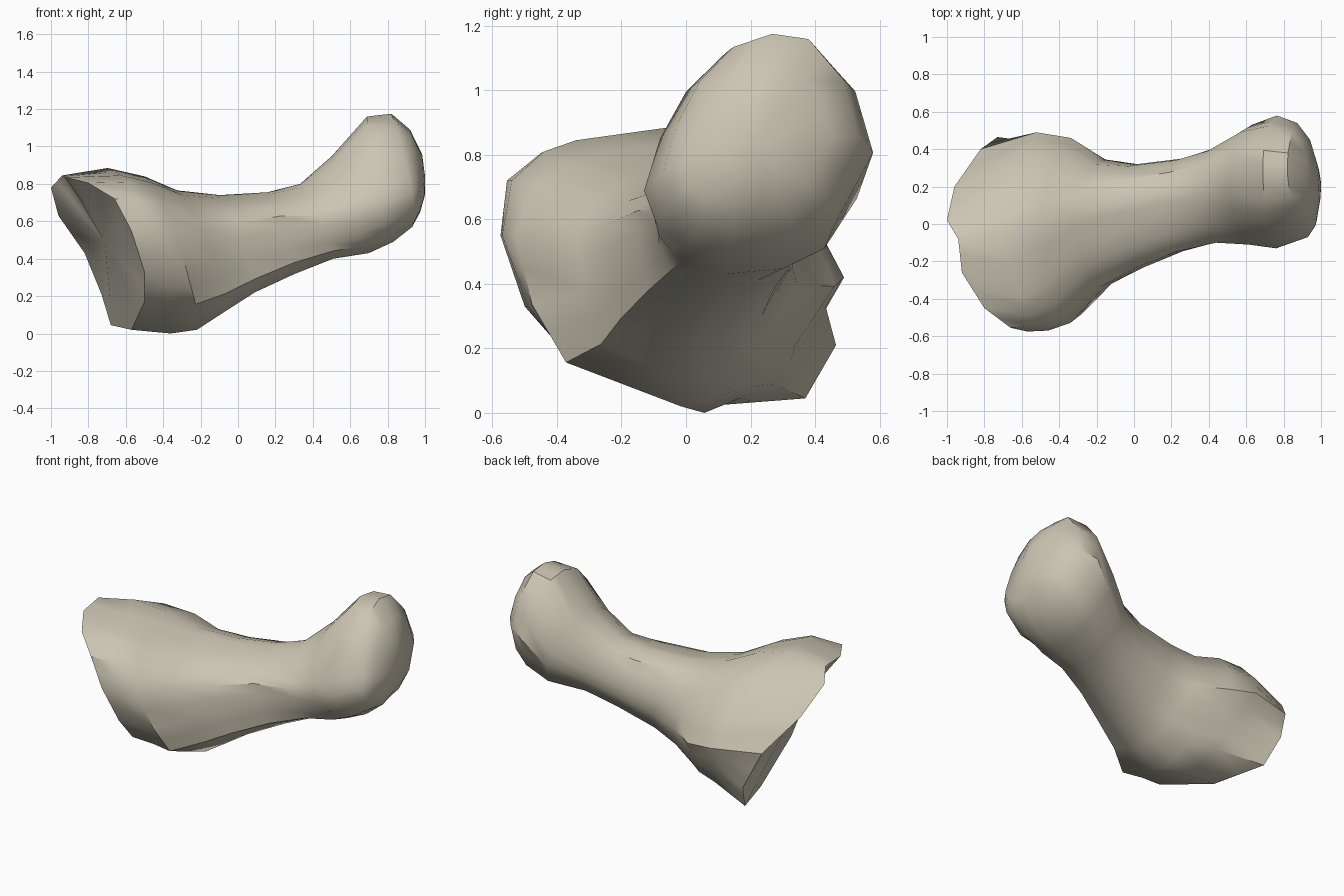
import bpy
import bmesh
from math import radians
from mathutils import Vector

default_cube = bpy.data.objects.get("Cube")
if default_cube:
    bpy.data.objects.remove(default_cube, do_unlink=True)

# Single bone colour
bone_material = bpy.data.materials.new("pale_bone")
bone_material.use_nodes = True
bone_colour = (0.6, 0.56, 0.45, 1)
bone_material.diffuse_color = bone_colour
bone_material.node_tree.nodes["Principled BSDF"].inputs["Base Color"].default_value = bone_colour

# Slanted rim of the wide joint, running from the top over the front
rim_path = [(-.94, -.08, .845), (-.92, -.26, .835), (-.8, -.45, .805), (-.66, -.555, .72),
            (-.57, -.575, .55), (-.5, -.5, .33), (-.5, -.36, .17), (-.57, .05, .02),
            (-.68, .37, .045), (-.73, .465, .21), (-.82, .4, .43), (-.96, .2, .63), (-1, .02, .78)]

# Outlines across the bone as (y, z), in the same order as the rim
base_outline = [(-.06, .885), (-.35, .845), (-.45, .81), (-.55, .72), (-.58, .55),
                (-.5, .33), (-.36, .16), (.05, 0), (.27, .09), (.37, .24),
                (.485, .42), (.4, .58), (.18, .78)]
shaft_outline = [(.13, .75), (.03, .735), (-.06, .71), (-.14, .67), (-.2, .6),
                 (-.195, .45), (-.165, .31), (0, .24), (.13, .25), (.25, .32),
                 (.33, .45), (.32, .59), (.25, .71)]
head_outline = [(.26, 1.17), (.12, 1.12), (0, .99), (-.08, .83), (-.13, .65),
                (-.09, .53), (0, .46), (.12, .43), (.33, .46), (.46, .54),
                (.575, .78), (.52, .99), (.39, 1.15)]

# Cross-sections: top (x, z), bottom (x, z), front (x, y), back (x, y)
sections = [
    ((-.7, .885), (-.36, 0), (-.42, -.57), (-.53, .49)),
    ((-.5, .84), (-.22, .02), (-.3, -.53), (-.35, .46)),
    ((-.33, .765), (-.08, .115), (-.14, -.34), (-.17, .345)),
    ((-.1, .74), (.08, .22), (.03, -.24), (0, .32)),
    ((.15, .755), (.3, .32), (.25, -.15), (.25, .35)),
    ((.33, .8), (.5, .4), (.45, -.1), (.43, .41)),
    ((.5, .95), (.7, .43), (.6, -.11), (.62, .53)),
    ((.69, 1.16), (.84, .49), (.73, -.13), (.76, .58)),
    ((.82, 1.175), (.92, .57), (.91, -.07), (.87, .54)),
    ((.92, 1.09), (.97, .65), (.96, -.01), (.94, .45)),
    ((.985, .96), (1, .74), (.99, .12), (.98, .32)),
]


def halve_sides(points):
    """Add a point halfway along each side of a closed path."""
    result = []
    for index, point in enumerate(points):
        following = points[(index + 1) % len(points)]
        result += [Vector(point), (Vector(point) + Vector(following)) / 2]
    return result


def unit_outline(corners):
    """Scale an outline so that it just fills a box from -1 to 1."""
    ys, zs = zip(*corners)
    return halve_sides([(2 * (y - min(ys)) / (max(ys) - min(ys)) - 1,
                         2 * (z - min(zs)) / (max(zs) - min(zs)) - 1) for y, z in corners])


def section_points(section, outline):
    """Fit a unit outline to the four extreme points of a section."""
    top, bottom, front, back = section
    middle_x = (top[0] + bottom[0]) / 2
    points = []
    for across, up in outline:
        side_x = back[0] if across > 0 else front[0]
        points.append(Vector((
            middle_x + up * (top[0] - bottom[0]) / 2 + abs(across) * (side_x - middle_x),
            (front[1] + back[1]) / 2 + across * (back[1] - front[1]) / 2,
            (top[1] + bottom[1]) / 2 + up * (top[1] - bottom[1]) / 2)))
    return points


def blend(first, second, amount):
    amount = min(1, max(0, amount))
    return [a.lerp(b, amount) for a, b in zip(first, second)]


def bridge(mesh, first, second):
    for index in range(len(first)):
        following = (index + 1) % len(first)
        mesh.faces.new((first[index], first[following], second[following], second[index]))


def cap(mesh, ring, centre):
    tip = mesh.verts.new(centre)
    for index, vertex in enumerate(ring):
        mesh.faces.new((vertex, ring[(index + 1) % len(ring)], tip))


# Shaft and both joints, lofted from the rim through the sections
mesh = bmesh.new()
base, shaft, head = map(unit_outline, (base_outline, shaft_outline, head_outline))
rim = [mesh.verts.new(point) for point in halve_sides(rim_path)]
rings = [rim]
for index, section in enumerate(sections):
    outline = blend(blend(base, shaft, index / 3), head, (index - 4) / 3)
    rings.append([mesh.verts.new(point) for point in section_points(section, outline)])
for first, second in zip(rings, rings[1:]):
    bridge(mesh, first, second)

# Rounded end of the small joint
cap(mesh, rings[-1], (1, .21, .84))

# Shallow hollow in the wide joint
rim_centre = sum((vertex.co for vertex in rim), Vector()) / len(rim)
hollow = [mesh.verts.new(vertex.co.lerp(rim_centre, .3) + Vector((.015, 0, 0))) for vertex in rim]
bridge(mesh, hollow, rim)
cap(mesh, hollow, rim_centre + Vector((.03, 0, 0)))

bmesh.ops.recalc_face_normals(mesh, faces=mesh.faces)
bone_mesh = bpy.data.meshes.new("bone")
mesh.to_mesh(bone_mesh)
mesh.free()
bone_mesh.materials.append(bone_material)
bone = bpy.data.objects.new("bone", bone_mesh)
bpy.context.collection.objects.link(bone)

# Smooth body with a crisp rim
bpy.ops.object.select_all(action="DESELECT")
bone.select_set(True)
bpy.context.view_layer.objects.active = bone
bpy.ops.object.shade_smooth_by_angle(angle=radians(40))
